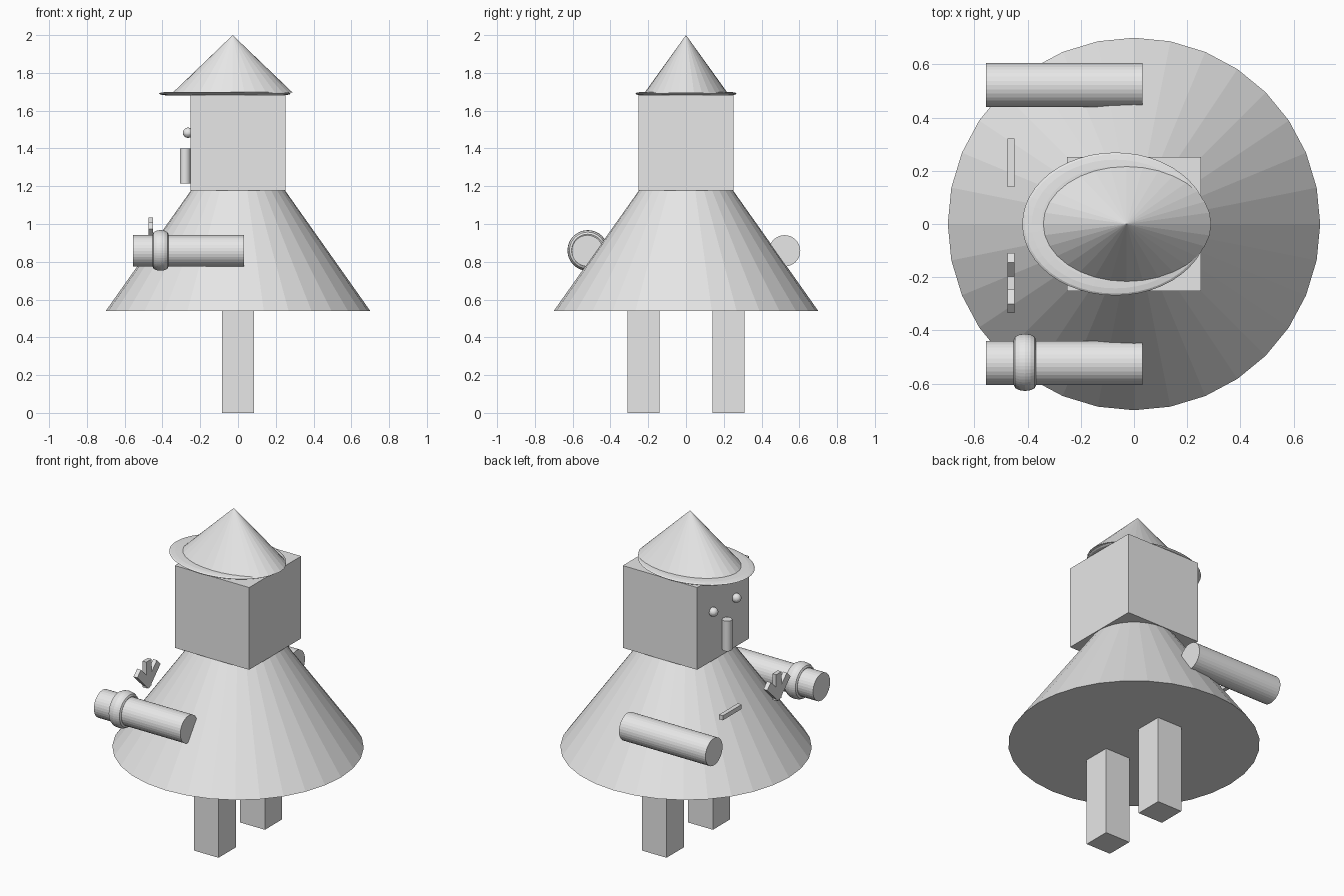
import bpy
from math import pi, radians

if "Cube" in bpy.data.objects:
    bpy.data.objects.remove(bpy.data.objects["Cube"], do_unlink=True)

# Single plain material
grey = bpy.data.materials.new("plain_grey")
grey.use_nodes = True
tone = (0.8, 0.8, 0.8, 1)
grey.diffuse_color = tone
grey.node_tree.nodes["Principled BSDF"].inputs["Base Color"].default_value = tone

ops = bpy.ops.mesh


def finish(name, scale=(1, 1, 1)):
    """Name, scale and colour the primitive just added."""
    obj = bpy.context.object
    obj.name = name
    obj.scale = scale
    obj.data.materials.append(grey)
    return obj


def box(name, loc, size, tilt=0):
    ops.primitive_cube_add(size=1, location=loc, rotation=(tilt, 0, 0))
    return finish(name, size)


def cone(name, x, base, top, radius, scale=(1, 1, 1)):
    ops.primitive_cone_add(vertices=32, radius1=radius, radius2=0,
                           depth=top - base, location=(x, 0, (base + top) / 2))
    return finish(name, scale)


def cylinder(name, loc, radius, length, rot=(0, 0, 0)):
    ops.primitive_cylinder_add(vertices=32, radius=radius, depth=length,
                               location=loc, rotation=rot)
    return finish(name)


def ring(name, loc, scale, rot=(0, 0, 0)):
    ops.primitive_torus_add(major_radius=1, minor_radius=0.25,
                            major_segments=48, minor_segments=12,
                            location=loc, rotation=rot)
    return finish(name, scale)


# Body: skirt runs up inside the head block
cone("skirt", 0, 0.54, 1.53, 0.70)
box("head", (0, 0, 1.43), (0.505, 0.505, 0.505))

# Hat: oval cone over a flattened ring brim
cone("hat", -0.028, 1.695, 2.0, 0.318, (1, 0.69, 1))
ring("hat_brim", (-0.07, 0, 1.69), (0.28, 0.215, 0.04))

# Paired legs, arms and eyes
for side, y in (("right", -1), ("left", 1)):
    box("leg_" + side, (0, 0.225 * y, 0.3), (0.168, 0.168, 0.6))
    cylinder("arm_" + side, (-0.262, 0.522 * y, 0.858), 0.083, 0.587, (0, pi / 2, 0))
    ops.primitive_uv_sphere_add(radius=0.027, location=(-0.265, 0.112 * y, 1.483))
    finish("eye_" + side)

# Nose
cylinder("nose", (-0.28, 0, 1.307), 0.028, 0.185)

# Cuff around one arm
ring("cuff", (-0.41, -0.52, 0.86), (0.086, 0.086, 0.168), (0, pi / 2, 0))

# Three-pronged hand and the loose bar opposite it
hand_x, hand_y = -0.462, -0.2225
box("finger_middle", (hand_x, hand_y, 0.955), (0.026, 0.052, 0.16))
for name, s in (("finger_outer", -1), ("finger_inner", 1)):
    box(name, (hand_x, hand_y + 0.042 * s, 0.937), (0.026, 0.05, 0.15),
        radians(-45) * s)
box("hand_bar", (hand_x, 0.23, 0.967), (0.026, 0.182, 0.028))
